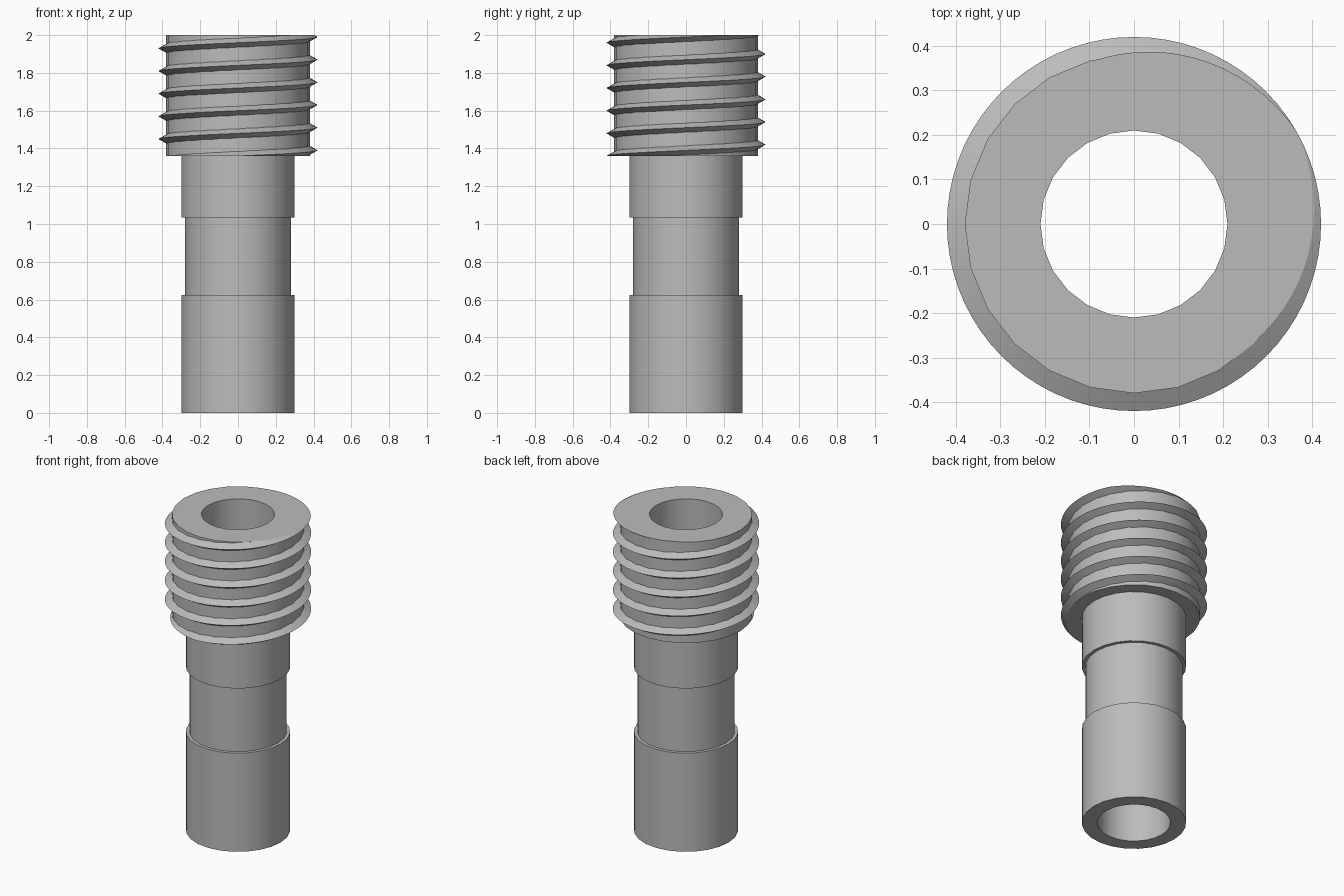
import bpy, bmesh, math
from mathutils import Vector

cube = bpy.data.objects.get("Cube")
if cube:
    bpy.data.objects.remove(cube, do_unlink=True)

BORE, NECK_Z, TOP_Z = 0.21, 1.36, 2.0
PITCH, ROOT, CREST = 0.12, 0.37, 0.42
SIDES, STEPS = 24, 72

steel = bpy.data.materials.new("grey_steel")
steel.use_nodes = True
colour = (0.5, 0.5, 0.5, 1)
steel.diffuse_color = colour
steel.node_tree.nodes["Principled BSDF"].inputs["Base Color"].default_value = colour


def finish(bm, name):
    """Turn a bmesh into a smooth-shaded steel object with sharp corners."""
    bmesh.ops.recalc_face_normals(bm, faces=bm.faces)
    mesh = bpy.data.meshes.new(name)
    bm.to_mesh(mesh)
    bm.free()
    mesh.materials.append(steel)
    obj = bpy.data.objects.new(name, mesh)
    bpy.context.collection.objects.link(obj)
    bpy.ops.object.select_all(action='DESELECT')
    obj.select_set(True)
    bpy.context.view_layer.objects.active = obj
    bpy.ops.object.shade_smooth_by_angle(angle=math.radians(30))


def bridge(bm, a, b):
    """Join two closed rings of vertices with quads."""
    for i in range(len(a)):
        j = (i + 1) % len(a)
        bm.faces.new((a[i], a[j], b[j], b[i]))


def section(bm, profile, angle, lift=0):
    """Place a (radius, height) profile at an angle around z."""
    c, s = math.cos(angle), math.sin(angle)
    return [bm.verts.new((r * c, r * s, z + lift)) for r, z in profile]


# Hollow stepped body: sleeve, waist, neck and threaded head
profile = [(BORE, 0), (0.3, 0), (0.3, 0.625), (0.28, 0.625), (0.28, 1.035),
           (0.3, 1.035), (0.3, NECK_Z), (0.38, NECK_Z), (0.38, TOP_Z), (BORE, TOP_Z)]
bm = bmesh.new()
rings = [section(bm, profile, math.tau * i / SIDES) for i in range(SIDES)]
for i in range(SIDES):
    bridge(bm, rings[i], rings[(i + 1) % SIDES])
finish(bm, "stepped_body")

# Right-handed V thread, trimmed flush with both ends of the head
half = (CREST - ROOT) * math.tan(math.radians(30))
vee = [(ROOT, -half), (CREST, 0), (ROOT, half)]
bm = bmesh.new()
rings = []
for i in range(-STEPS, 6 * STEPS + 1):
    turn = i / STEPS
    rings.append(section(bm, vee, math.tau * turn, 1.39 + PITCH * turn))
for a, b in zip(rings, rings[1:]):
    bridge(bm, a, b)
bm.faces.new(rings[0])
bm.faces.new(rings[-1])
for z, direction in ((NECK_Z, -1), (TOP_Z, 1)):
    bmesh.ops.bisect_plane(bm, geom=bm.verts[:] + bm.edges[:] + bm.faces[:],
                           plane_co=Vector((0, 0, z)), plane_no=Vector((0, 0, direction)),
                           clear_outer=True)
    rim = [e for e in bm.edges if e.is_boundary]
    bmesh.ops.holes_fill(bm, edges=rim, sides=0)
finish(bm, "screw_thread")
